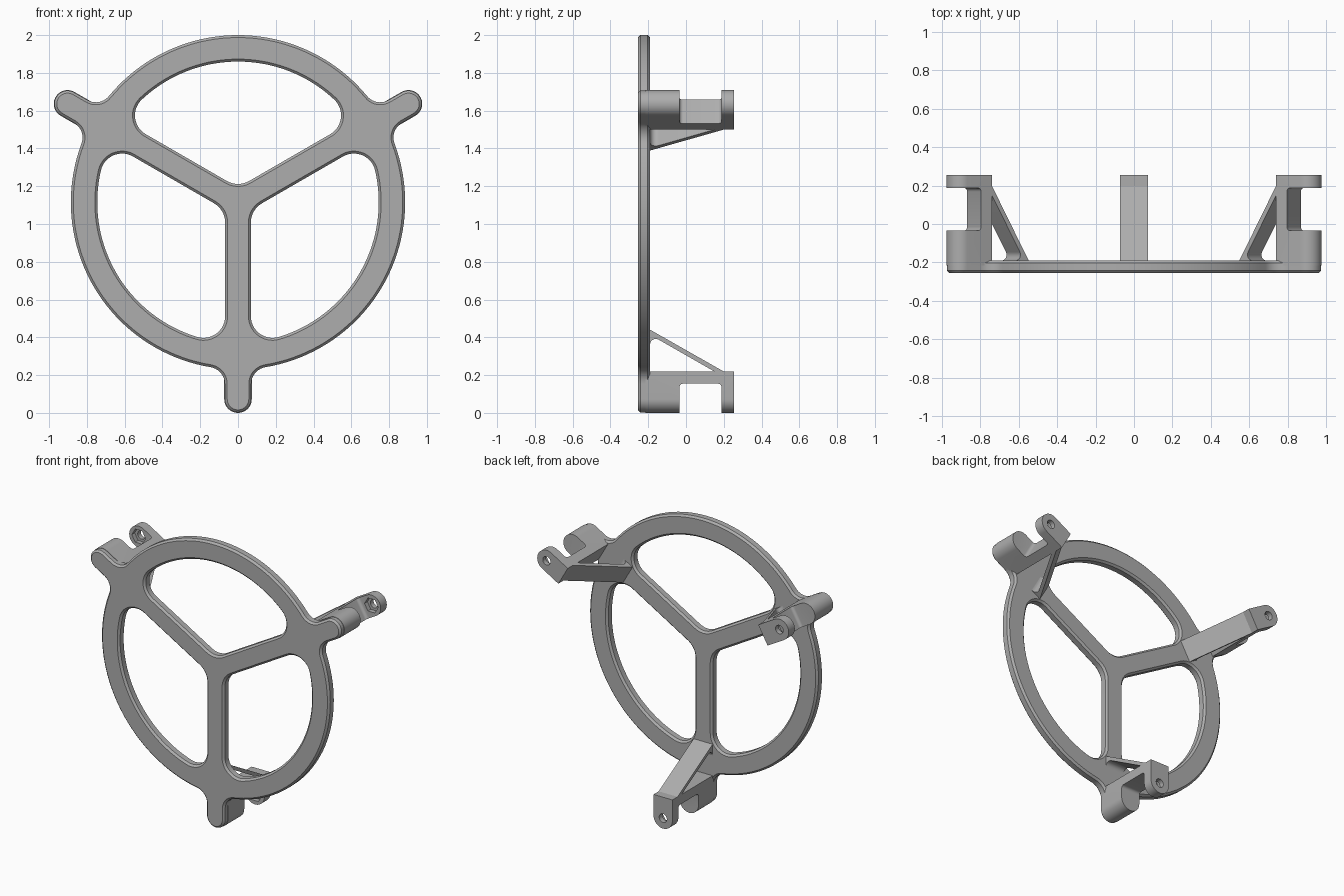
import bpy, bmesh
from math import sin, cos, asin, atan2, sqrt, radians, degrees
from mathutils import Matrix

if "Cube" in bpy.data.objects:
    bpy.data.objects.remove(bpy.data.objects["Cube"], do_unlink=True)

ZC = 1.115                      # height of the ring centre
RING, HOLE = 0.885, 0.745       # outer and inner ring radii
ARM, TIP, FILLET = 0.07, 1.042, 0.09
SPOKE, CORNER, HUB = 0.068, 0.115, 0.12
FRONT, REAR, CHAMFER = -0.255, -0.19, 0.013
POST, BACK = 0.073, 0.255       # half width and rear end of the posts

grey = bpy.data.materials.new("mid_grey")
grey.use_nodes = True
COLOR = (0.42, 0.42, 0.42, 1)
grey.diffuse_color = COLOR
grey.node_tree.nodes["Principled BSDF"].inputs["Base Color"].default_value = COLOR


def arc(cx, cy, r, a0, a1, n):
    step = (a1 - a0) / n
    return [(cx + r * cos(radians(a0 + i * step)), cy + r * sin(radians(a0 + i * step)))
            for i in range(n + 1)]


def turn(points, angle):
    c, s = cos(radians(angle)), sin(radians(angle))
    return [(x * c - y * s, x * s + y * c) for x, y in points]


def outer_outline(inset):
    """Ring with three filleted, round-ended arms."""
    side = ARM + FILLET
    u = sqrt((RING + FILLET) ** 2 - side ** 2)
    b = degrees(atan2(side, u))
    third = arc(u, -side, FILLET + inset, 180 - b, 90, 10)
    third += arc(TIP, 0, ARM - inset, -90, 90, 20)
    third += arc(u, side, FILLET + inset, 270, 180 + b, 10)
    third += arc(0, 0, RING - inset, b, 120 - b, 40)[1:-1]
    return [p for a in (30, 150, 270) for p in turn(third, a)]


def window_outline(inset, angle):
    """Rounded sector between two spokes."""
    reach = HOLE - CORNER
    a = 30 + degrees(asin((SPOKE + CORNER) / reach))
    cx, cy = reach * cos(radians(a)), reach * sin(radians(a))
    r = CORNER + inset
    pts = arc(cx, cy, r, -60, a, 14)
    pts += arc(0, 0, HOLE + inset, a, 180 - a, 36)[1:-1]
    pts += arc(-cx, cy, r, 180 - a, 240, 14)
    pts += arc(0, (SPOKE + HUB) / sin(radians(60)), HUB + inset, 240, 300, 10)
    return turn(pts, angle)


def finish(name, bm):
    bmesh.ops.recalc_face_normals(bm, faces=bm.faces[:])
    mesh = bpy.data.meshes.new(name)
    bm.to_mesh(mesh)
    bm.free()
    mesh.materials.append(grey)
    obj = bpy.data.objects.new(name, mesh)
    bpy.context.collection.objects.link(obj)
    return obj


def smooth(obj):
    bpy.ops.object.select_all(action='DESELECT')
    obj.select_set(True)
    bpy.context.view_layer.objects.active = obj
    bpy.ops.object.shade_smooth_by_angle(angle=radians(30))


def prism(name, points, start, vector):
    """Extrude a closed outline; start maps an outline point to 3D."""
    bm = bmesh.new()
    face = bm.faces.new([bm.verts.new(start(*p)) for p in points])
    ext = bmesh.ops.extrude_face_region(bm, geom=[face])
    moved = [g for g in ext["geom"] if isinstance(g, bmesh.types.BMVert)]
    bmesh.ops.translate(bm, verts=moved, vec=vector)
    return finish(name, bm)


def along_y(name, points, y0, y1):
    return prism(name, points, lambda x, z: (x, y0, z), (0, y1 - y0, 0))


def along_x(name, points, half):
    return prism(name, points, lambda y, z: (-half, y, z), (2 * half, 0, 0))


def cut(obj, cutter):
    mod = obj.modifiers.new("cut", 'BOOLEAN')
    mod.operation, mod.solver, mod.object = 'DIFFERENCE', 'EXACT', cutter
    deps = bpy.context.evaluated_depsgraph_get()
    mesh = bpy.data.meshes.new_from_object(obj.evaluated_get(deps))
    obj.modifiers.clear()
    obj.data = mesh
    bpy.data.objects.remove(cutter, do_unlink=True)


# Ring plate: chamfered walls around every outline, then flat caps
bm = bmesh.new()
caps = ([], [])
levels = ((FRONT, CHAMFER), (FRONT + CHAMFER, 0), (REAR - CHAMFER, 0), (REAR, CHAMFER))
outlines = [outer_outline] + [lambda d, a=a: window_outline(d, a) for a in (0, 120, 240)]
for outline in outlines:
    loops = [[bm.verts.new((x, y, z + ZC)) for x, z in outline(d)] for y, d in levels]
    n = len(loops[0])
    for low, high in zip(loops, loops[1:]):
        for i in range(n):
            j = (i + 1) % n
            bm.faces.new((low[i], low[j], high[j], high[i]))
    for cap, loop in zip(caps, (loops[0], loops[-1])):
        cap += [bm.edges.get((loop[i], loop[(i + 1) % n])) for i in range(n)]
for cap, direction in zip(caps, (-1, 1)):
    bmesh.ops.triangle_fill(bm, edges=cap, use_beauty=True, normal=(0, direction, 0))
smooth(finish("ring_plate", bm))

# Post with a round outer end, a slot, a screw hole and a hex nut pocket
TOP, TIP_Z = 0.22, ZC - TIP
post = along_y("lower_post", arc(0, TIP_Z, POST, 180, 360, 24) + [(POST, TOP), (-POST, TOP)],
               FRONT + 0.04, BACK)
slot = [(-0.035, -0.1), (0.188, -0.1)]
slot += arc(0.168, 0.135, 0.02, 0, 90, 5) + arc(-0.015, 0.135, 0.02, 90, 180, 5)
cut(post, along_x("slot_cutter", slot, 0.2))
cut(post, along_y("hole_cutter", arc(0, TIP_Z, 0.03, 0, 360, 24)[:-1], 0.1, 0.4))
cut(post, along_y("nut_cutter", arc(0, TIP_Z, 0.053, 0, 360, 6)[:-1], 0.1, 0.22))

# Diagonal brace from the plate to the end of the post
brace_side = [(-0.2, 0.446), (0.2, 0.219), (0.2, 0.2), (0.17, 0.208)]
brace_side += arc(-0.16, 0.362, 0.03, 60, 180, 6) + [(-0.2, 0.362)]
brace = along_x("lower_brace", brace_side, POST)

# Repeat both parts around the ring
for part in (post, brace):
    smooth(part)
    for side, angle in (("left", -120), ("right", 120)):
        twin = part.copy()
        twin.data = part.data.copy()
        twin.name = part.name.replace("lower", "upper_" + side)
        twin.data.transform(Matrix.Translation((0, 0, ZC)) @ Matrix.Rotation(radians(angle), 4, 'Y')
                            @ Matrix.Translation((0, 0, -ZC)))
        bpy.context.collection.objects.link(twin)
